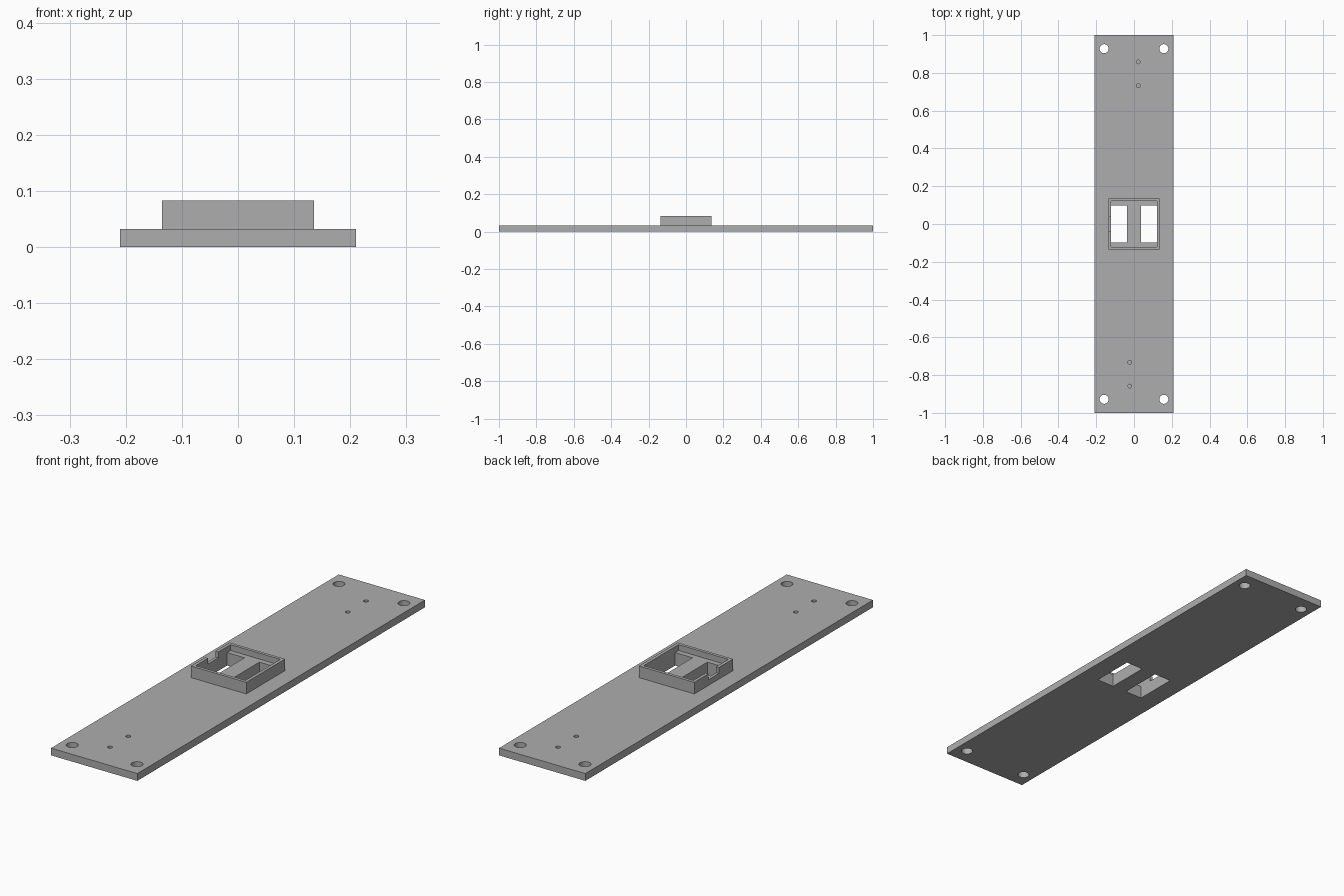
import bpy

cube = bpy.data.objects.get("Cube")
if cube:
    bpy.data.objects.remove(cube, do_unlink=True)

# Main dimensions
PLATE_X, PLATE_TOP = 0.21, 0.032      # half width, thickness
FRAME, FRAME_TOP = 0.135, 0.083       # half size, height
POCKET, POCKET_FLOOR = 0.121, 0.057   # half size, floor height
WINDOW_Y, RIB = 0.097, 0.036          # window half length, rib half width

grey = bpy.data.materials.new("plain_grey")
grey.use_nodes = True
colour = (0.42, 0.42, 0.42, 1)
grey.diffuse_color = colour
grey.node_tree.nodes["Principled BSDF"].inputs["Base Color"].default_value = colour


def block(name, low, high):
    """Box between two opposite corners."""
    centre = [(a + b) / 2 for a, b in zip(low, high)]
    bpy.ops.mesh.primitive_cube_add(size=1, location=centre)
    ob = bpy.context.object
    ob.name = name
    ob.scale = [b - a for a, b in zip(low, high)]
    bpy.ops.object.transform_apply(location=True, rotation=False, scale=True)
    ob.data.materials.append(grey)
    return ob


def drill(name, x, y, radius, low, high):
    """Upright round cutter."""
    bpy.ops.mesh.primitive_cylinder_add(
        vertices=32, radius=radius, depth=high - low, location=(x, y, (low + high) / 2))
    ob = bpy.context.object
    ob.name = name
    ob.data.materials.append(grey)
    return ob


def combine(target, tool, operation):
    """Apply a boolean and discard the tool."""
    tool.hide_render = True
    mod = target.modifiers.new(tool.name, 'BOOLEAN')
    mod.operation = operation
    mod.solver = 'EXACT'
    mod.object = tool
    bpy.context.view_layer.objects.active = target
    bpy.ops.object.modifier_apply(modifier=mod.name)
    bpy.data.objects.remove(tool, do_unlink=True)


# Long base plate with the raised square frame in the middle
plate = block("mounting_plate", (-PLATE_X, -1, 0), (PLATE_X, 1, PLATE_TOP))
frame = block("raised_frame", (-FRAME, -FRAME, PLATE_TOP / 2), (FRAME, FRAME, FRAME_TOP))
combine(plate, frame, 'UNION')

# Shallow pocket inside the frame
combine(plate, block("pocket", (-POCKET, -POCKET, POCKET_FLOOR), (POCKET, POCKET, 0.2)), 'DIFFERENCE')

# Cable notch through the right wall of the frame
combine(plate, block("notch", (-0.2, -0.036, POCKET_FLOOR), (-0.1, 0.036, 0.2)), 'DIFFERENCE')

# Two windows through the floor, leaving a rib between them
for low, high in ((-POCKET, -RIB), (RIB, POCKET)):
    combine(plate, block("window", (low, -WINDOW_Y, -0.1), (high, WINDOW_Y, 0.2)), 'DIFFERENCE')

# Corner screw holes go right through
for x in (-0.158, 0.158):
    for y in (-0.928, 0.928):
        combine(plate, drill("screw_hole", x, y, 0.024, -0.1, 0.1), 'DIFFERENCE')

# Small blind pilot holes, two near each end
for side in (-1, 1):
    for y in (0.732, 0.858):
        combine(plate, drill("pilot_hole", side * 0.0225, side * y, 0.01, 0.01, 0.1), 'DIFFERENCE')

# Smooth hole walls, crisp edges elsewhere
bpy.ops.object.select_all(action='DESELECT')
plate.select_set(True)
bpy.context.view_layer.objects.active = plate
bpy.ops.object.shade_smooth_by_angle()
